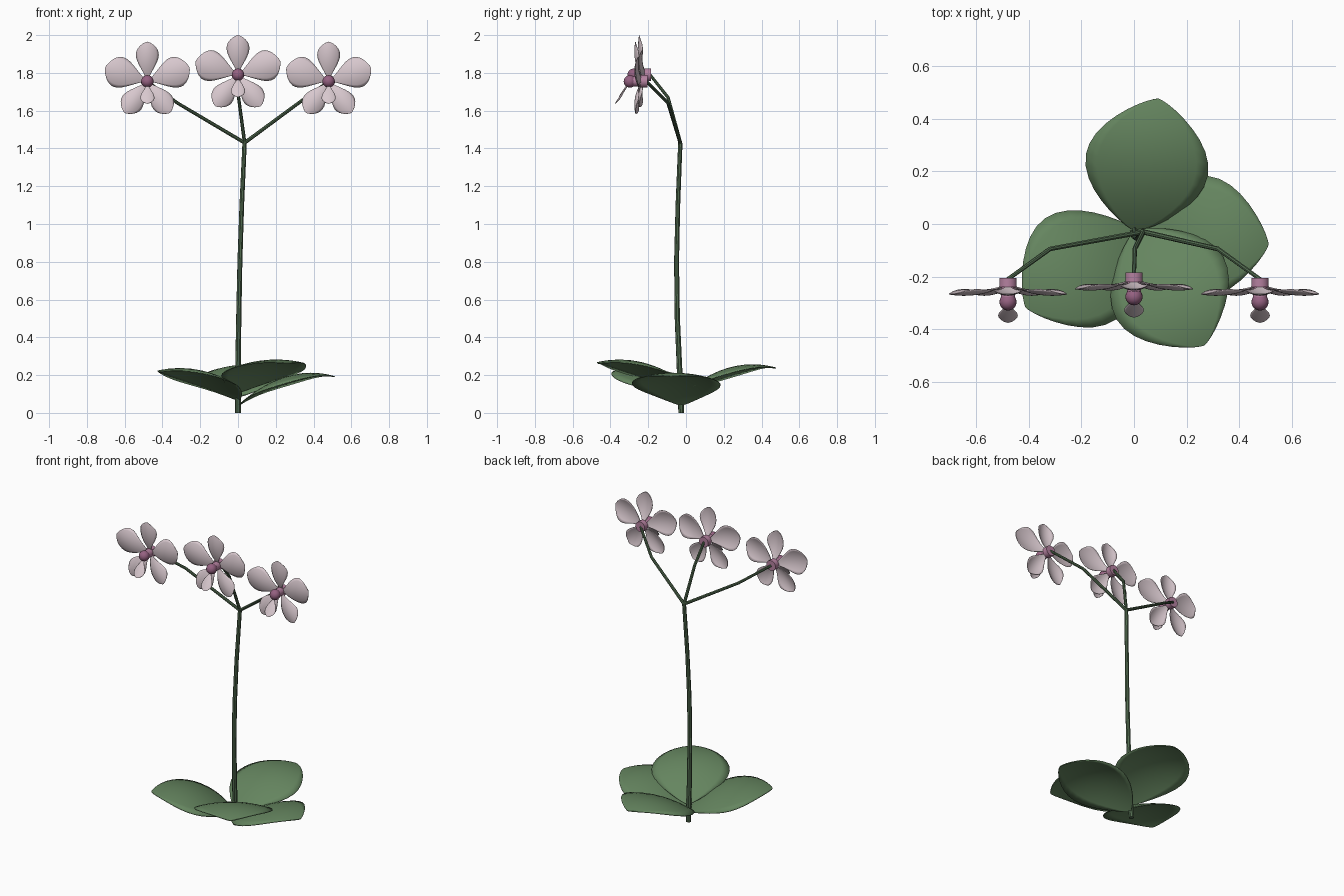
import bpy, bmesh, math
from mathutils import Vector, Matrix

if "Cube" in bpy.data.objects:
    bpy.data.objects.remove(bpy.data.objects["Cube"])


def material(name, rgb):
    m = bpy.data.materials.new(name)
    m.diffuse_color = (*rgb, 1)
    m.use_nodes = True
    m.node_tree.nodes["Principled BSDF"].inputs["Base Color"].default_value = m.diffuse_color
    return m


LEAF = material("leaf_green", (0.13, 0.235, 0.115))
STEM = material("stem_green", (0.085, 0.15, 0.08))
PETAL = material("pale_petal", (0.69, 0.58, 0.62))
PINK = material("light_pink", (0.46, 0.22, 0.35))
PLUM = material("dark_pink", (0.30, 0.12, 0.22))


def add_mesh(name, bm, mat):
    bmesh.ops.recalc_face_normals(bm, faces=bm.faces)
    me = bpy.data.meshes.new(name)
    bm.to_mesh(me)
    bm.free()
    me.materials.append(mat)
    ob = bpy.data.objects.new(name, me)
    bpy.context.collection.objects.link(ob)
    bpy.ops.object.select_all(action='DESELECT')
    bpy.context.view_layer.objects.active = ob
    ob.select_set(True)
    bpy.ops.object.shade_smooth_by_angle(angle=math.radians(40))
    return ob


def blade(name, base, along, up, length, half, rise, droop, p, q, mat, thick):
    """Arched leaf or petal: runs along 'along', bulges towards 'up'."""
    along = Vector(along).normalized()
    side = Vector(up).cross(along).normalized()
    up = along.cross(side)
    base = Vector(base)
    n, k = 18, 5
    bm = bmesh.new()
    rows = []
    for i in range(n + 1):
        t = 0.5 - 0.5 * math.cos(math.pi * i / n)
        w = max(math.sin(math.pi * t ** p), 0) ** q
        h = rise * (2.667 * t - 1.778 * t * t)      # peaks at 3/4 length
        row = []
        for j in range(-k, k + 1):
            s = w * j / k
            row.append(bm.verts.new(base + along * (length * t) + side * (half * s)
                                    + up * (h - droop * s * s)))
        rows.append(row)
    for a, b in zip(rows, rows[1:]):
        for j in range(2 * k):
            bm.faces.new((a[j], a[j + 1], b[j + 1], b[j]))
    bmesh.ops.remove_doubles(bm, verts=bm.verts, dist=1e-4)
    ob = add_mesh(name, bm, mat)
    mod = ob.modifiers.new("thickness", 'SOLIDIFY')
    mod.thickness = thick
    mod.offset = 0
    return ob


def tube(name, pts, r0, r1, mat, sides=8):
    """Tapered tube through the given points."""
    pts = [Vector(v) for v in pts]
    bm = bmesh.new()
    rings = []
    for i, c in enumerate(pts):
        d = (pts[min(i + 1, len(pts) - 1)] - pts[max(i - 1, 0)]).normalized()
        u = d.cross(Vector((0.3, 1, 0.1))).normalized()
        v = d.cross(u)
        r = r0 + (r1 - r0) * i / (len(pts) - 1)
        rings.append([bm.verts.new(c + r * (u * math.cos(a) + v * math.sin(a)))
                      for a in (2 * math.pi * j / sides for j in range(sides))])
    for a, b in zip(rings, rings[1:]):
        for j in range(sides):
            bm.faces.new((a[j], a[(j + 1) % sides], b[(j + 1) % sides], b[j]))
    bm.faces.new(rings[0])
    bm.faces.new(rings[-1])
    return add_mesh(name, bm, mat)


def ball(name, c, r, mat):
    bm = bmesh.new()
    bmesh.ops.create_uvsphere(bm, u_segments=16, v_segments=10, radius=r,
                              matrix=Matrix.Translation(c))
    return add_mesh(name, bm, mat)


# Main stem
FORK = (0.035, -0.03, 1.43)
tube("stem", [(0, -0.025, 0), (0, -0.035, 0.25), (0.004, -0.046, 0.5),
              (0.01, -0.05, 0.8), (0.02, -0.043, 1.1), FORK], 0.016, 0.012, STEM)

# Leaves: azimuth and base height
for i, (az, z) in enumerate([(-6, 0.04), (215, 0.065), (80, 0.085), (-59, 0.11)]):
    a = math.radians(az)
    blade(f"leaf_{i + 1}", (0.005, -0.025, z), (math.cos(a), math.sin(a), 0), (0, 0, 1),
          0.51, 0.235, 0.17, 0.04, 1.0, 0.75, LEAF, 0.005)


def flower(tag, x, y, z):
    """Flower facing -y; y is the back of its pink base."""
    # Petals: angle, length, half width
    for i, (ang, ln, hw) in enumerate([(90, 0.21, 0.06), (18, 0.235, 0.082),
                                       (162, 0.235, 0.082), (-54, 0.205, 0.06),
                                       (234, 0.205, 0.06)]):
        a = math.radians(ang)
        blade(f"{tag}_petal_{i + 1}", (x, y - 0.022, z), (math.cos(a), 0, math.sin(a)),
              (0, -1, 0), ln, hw, 0.045, 0.022, 1.75, 0.7, PETAL, 0.003)
    # Base, neck and centre ball
    tube(f"{tag}_base", [(x, y, z), (x, y - 0.035, z)], 0.034, 0.034, PINK, 12)
    tube(f"{tag}_neck", [(x, y - 0.035, z), (x, y - 0.08, z)], 0.027, 0.027, PINK, 12)
    ball(f"{tag}_centre", (x, y - 0.092, z), 0.033, PLUM)
    # Hanging lip
    blade(f"{tag}_lip", (x, y - 0.095, z - 0.015), (0, -0.068, -0.105), (0, -0.105, 0.068),
          0.127, 0.037, 0.008, 0.008, 1.8, 0.65, PETAL, 0.003)


# Flowers and their stalks
for tag, x, y, z, kink in [("left_flower", -0.48, -0.205, 1.755, (-0.32, -0.095, 1.64)),
                           ("middle_flower", 0, -0.185, 1.79, (0.003, -0.095, 1.67)),
                           ("right_flower", 0.48, -0.205, 1.755, (0.32, -0.095, 1.64))]:
    tube(f"{tag}_stalk", [FORK, kink, (x, y - 0.005, z)], 0.010, 0.008, STEM)
    flower(tag, x, y, z)
